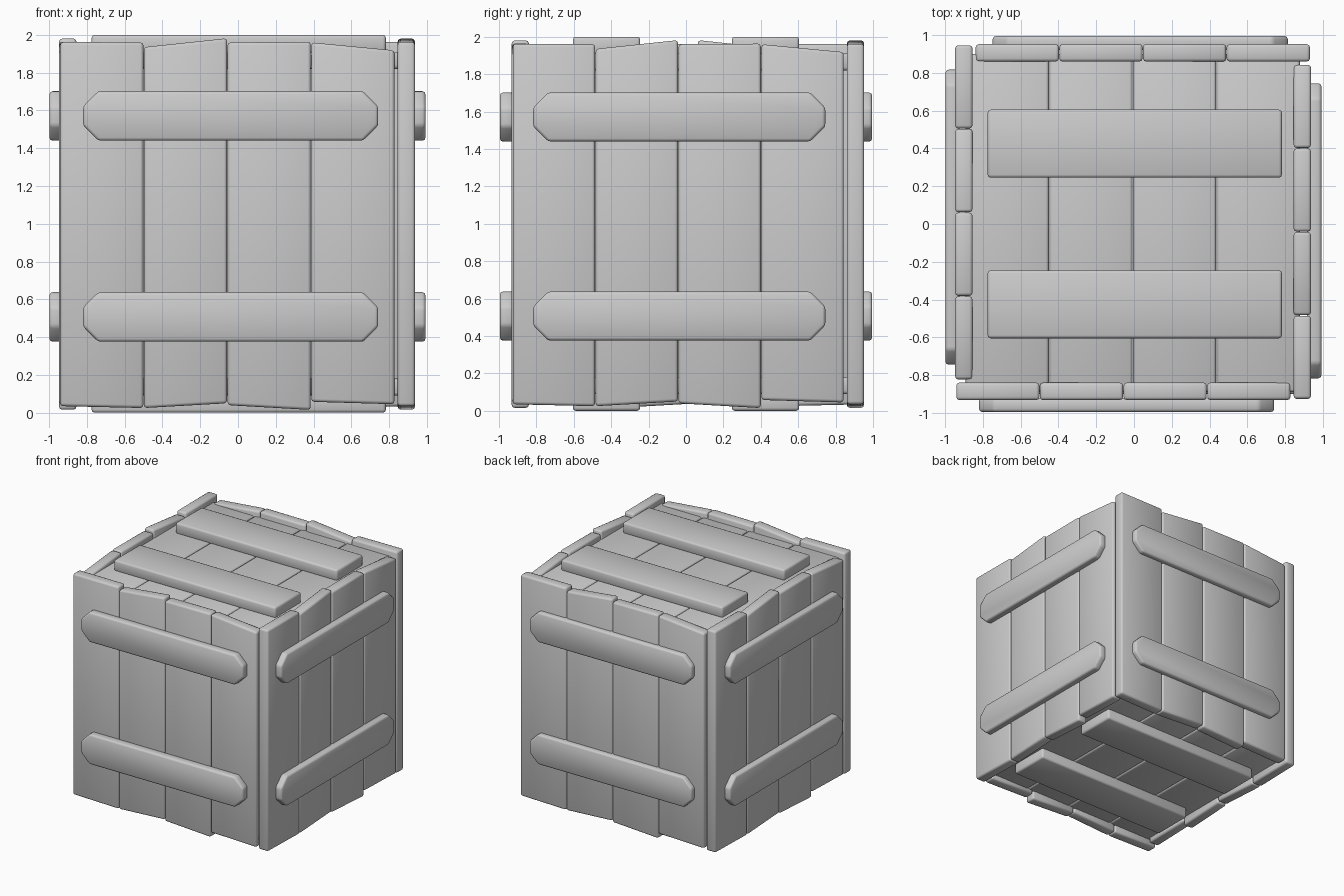
import bpy, bmesh
from math import pi
from mathutils import Matrix

if "Cube" in bpy.data.objects:
    bpy.data.objects.remove(bpy.data.objects["Cube"])


def slab(name, outline, depth, thick, matrix, bevel):
    """Outline in (u, v) at y = -depth, extruded inward, then edge-rounded."""
    bm = bmesh.new()
    face = bm.faces.new([bm.verts.new((u, -depth, v)) for u, v in outline])
    ext = bmesh.ops.extrude_face_region(bm, geom=[face])
    verts = [g for g in ext["geom"] if isinstance(g, bmesh.types.BMVert)]
    bmesh.ops.translate(bm, verts=verts, vec=(0, thick, 0))
    bmesh.ops.recalc_face_normals(bm, faces=bm.faces)
    bm.transform(matrix)
    for f in bm.faces:
        f.smooth = True
    me = bpy.data.meshes.new(name)
    bm.to_mesh(me)
    bm.free()
    ob = bpy.data.objects.new(name, me)
    bpy.context.collection.objects.link(ob)
    mod = ob.modifiers.new("rounded_edges", 'BEVEL')
    mod.width = bevel
    mod.segments = 2
    mod.limit_method = 'ANGLE'
    return ob


def rect(u0, u1, v0, v1):
    return [(u0, v0), (u1, v0), (u1, v1), (u0, v1)]


def octagon(u0, u1, v0, v1, c):
    return [(u0 + c, v0), (u1 - c, v0), (u1, v0 + c), (u1, v1 - c),
            (u1 - c, v1), (u0 + c, v1), (u0, v1 - c), (u0, v0 + c)]


# Uneven plank ends: bottom left, bottom right, top left, top right
ENDS = [(0.035, 0.025, 1.962, 1.96), (0.025, 0.05, 1.935, 1.982),
        (0.04, 0.015, 1.96, 1.963), (0.058, 0.045, 1.96, 1.918)]
W = 0.443

# Four side walls arranged as a pinwheel
for k, side in enumerate(("front", "right", "back", "left")):
    turn = Matrix.Rotation(k * pi / 2, 4, 'Z')
    wall = Matrix.Translation((-0.005, 0.01, 0)) @ turn
    for i, (bl, br, tl, tr) in enumerate(ENDS):
        u0 = -0.936 + i * W
        u1 = u0 + W - 0.003
        slab(f"{side}_plank_{i + 1}", [(u0, bl), (u1, br), (u1, tr), (u0, tl)],
             0.942, 0.092, wall, 0.016)
    # Two horizontal battens with clipped corners
    rail = Matrix.Translation((-0.003, 0, 0)) @ turn
    for label, z in (("lower", 0.507), ("upper", 1.571)):
        slab(f"{side}_{label}_batten", octagon(-0.817, 0.745, z - 0.131, z + 0.131, 0.08),
             0.995, 0.075, rail, 0.016)

# Recessed lid and base, each with two flat battens
for label, sign in (("lid", 1), ("base", -1)):
    flat = Matrix.Translation((0, 0, 1)) @ Matrix.Rotation(-sign * pi / 2, 4, 'X')
    for i in range(4):
        u0 = -0.891 + i * W
        slab(f"{label}_plank_{i + 1}", rect(u0, u0 + W - 0.003, -0.89, 0.9),
             0.91, 0.09, flat, 0.016)
    for j, v in enumerate((-0.425, 0.425)):
        slab(f"{label}_batten_{j + 1}", rect(-0.775, 0.783, v - 0.18, v + 0.18),
             1.0, 0.1, flat, 0.016)
